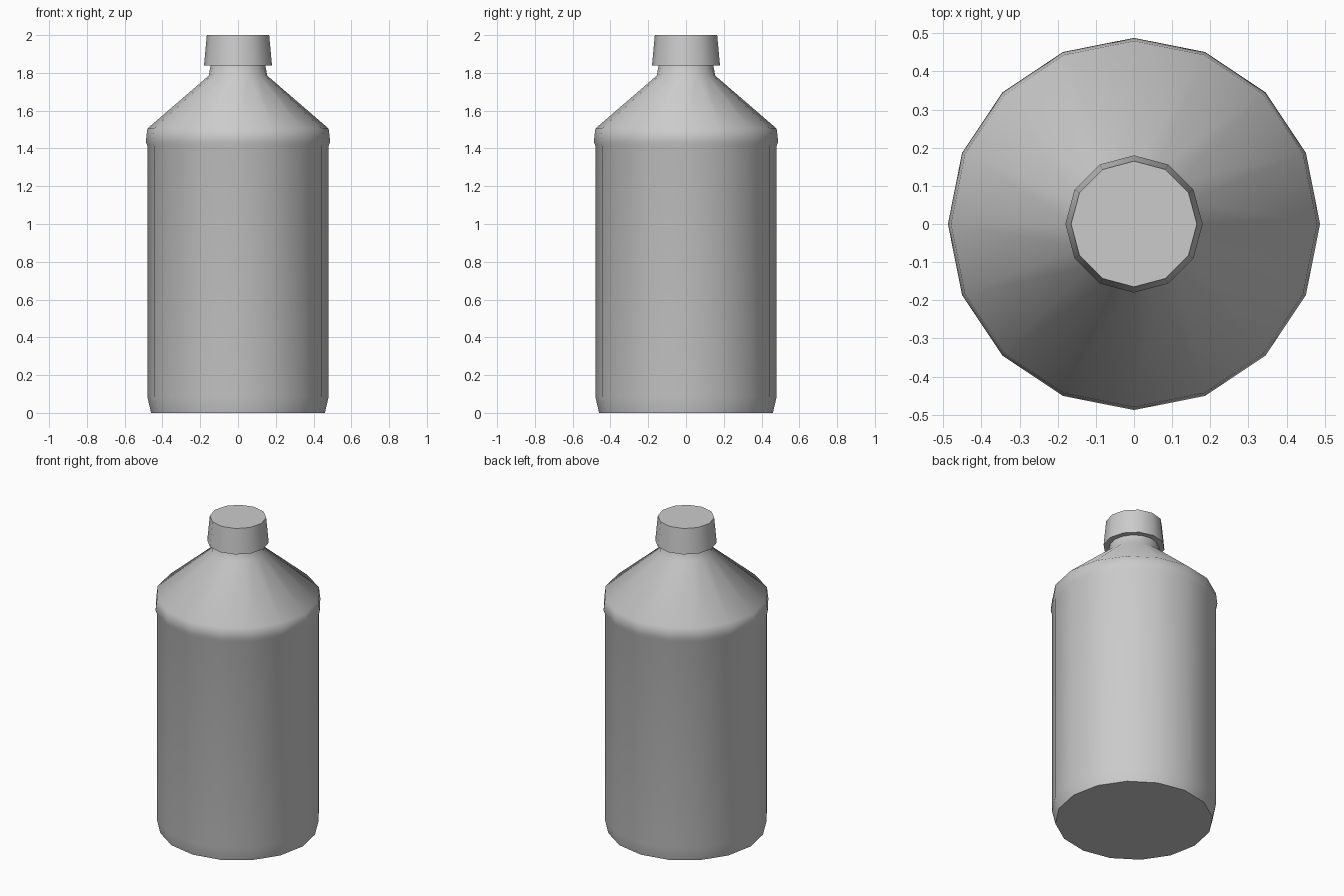
import bpy
import bmesh
import math

cube = bpy.data.objects.get("Cube")
if cube:
    bpy.data.objects.remove(cube, do_unlink=True)

grey = bpy.data.materials.new("plain grey")
grey.use_nodes = True
colour = (0.6, 0.6, 0.6, 1)
grey.diffuse_color = colour
grey.node_tree.nodes["Principled BSDF"].inputs["Base Color"].default_value = colour


def lathe(name, profile, sides, angle):
    """Turn a (radius, height) profile about z and close both ends."""
    bm = bmesh.new()
    rings = []
    for radius, height in profile:
        turns = [math.tau * i / sides for i in range(sides)]
        rings.append([bm.verts.new((radius * math.cos(t), radius * math.sin(t), height))
                      for t in turns])
    for low, high in zip(rings, rings[1:]):
        for i in range(sides):
            j = (i + 1) % sides
            bm.faces.new((low[i], low[j], high[j], high[i]))
    bm.faces.new(rings[0][::-1])
    bm.faces.new(rings[-1])
    mesh = bpy.data.meshes.new(name)
    bm.to_mesh(mesh)
    bm.free()
    mesh.materials.append(grey)
    obj = bpy.data.objects.new(name, mesh)
    bpy.context.collection.objects.link(obj)
    bpy.ops.object.select_all(action="DESELECT")
    obj.select_set(True)
    bpy.context.view_layer.objects.active = obj
    bpy.ops.object.shade_smooth_by_angle(angle=math.radians(angle))
    return obj


# Bottle: tapered foot, straight wall, rolled rim, sloped shoulder and neck
lathe("bottle_body", [
    (0.46, 0), (0.48, 0.085), (0.48, 1.415),
    (0.488, 1.435), (0.48, 1.505),
    (0.155, 1.785), (0.143, 1.85),
], 16, 60)

# Flared screw cap
lathe("cap", [(0.18, 1.84), (0.165, 2.0)], 12, 40)
